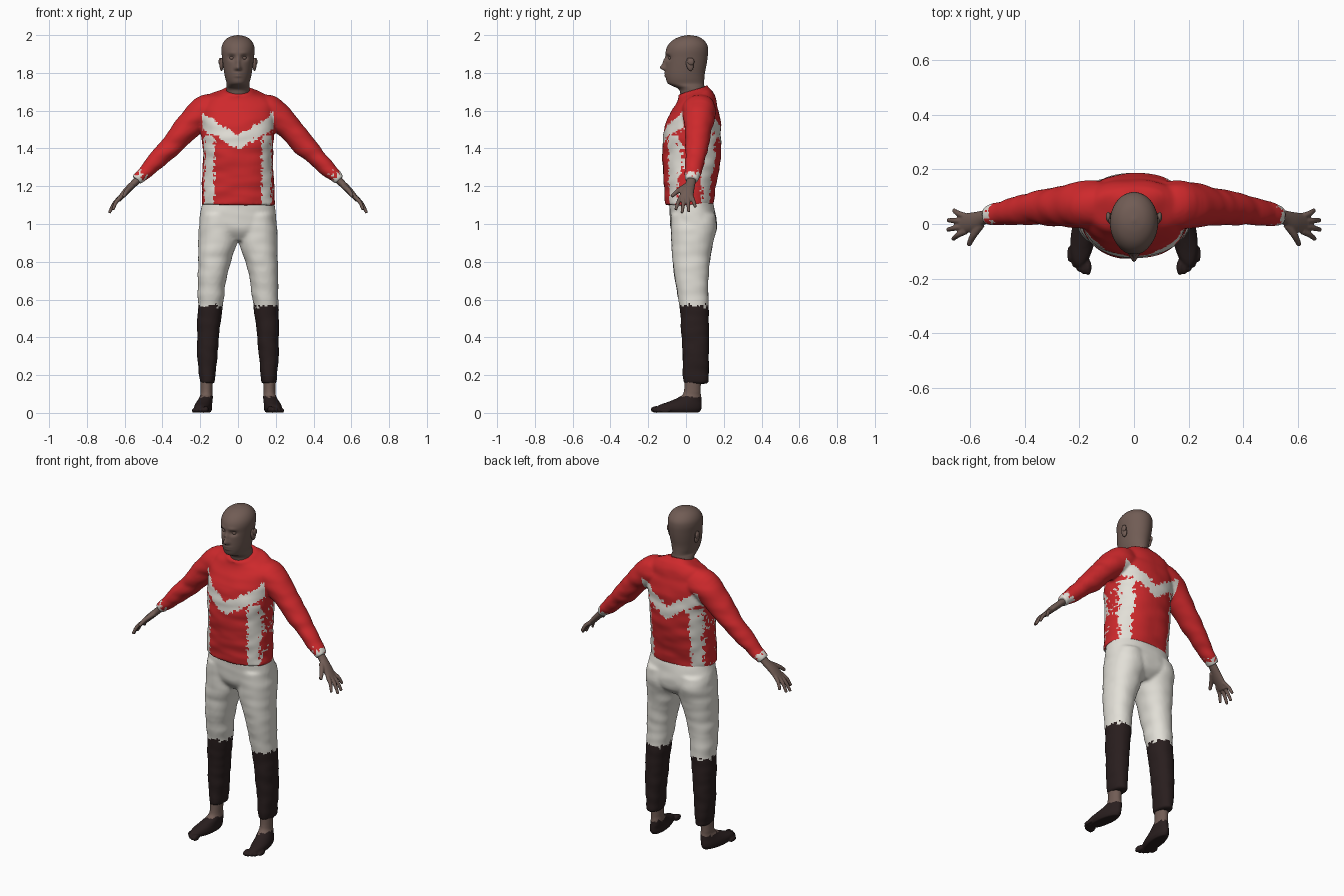
import bpy, bmesh, math
from mathutils import Vector, Matrix, noise

if "Cube" in bpy.data.objects:
    bpy.data.objects.remove(bpy.data.objects["Cube"], do_unlink=True)


def material(name, rgb):
    mat = bpy.data.materials.new(name)
    mat.use_nodes = True
    mat.diffuse_color = (*rgb, 1)
    bsdf = mat.node_tree.nodes["Principled BSDF"]
    bsdf.inputs["Base Color"].default_value = (*rgb, 1)
    bsdf.inputs["Roughness"].default_value = 0.8
    return mat


RED = material("red cloth", (0.62, 0.022, 0.025))
CREAM = material("cream cloth", (0.76, 0.74, 0.68))
SKIN = material("brown skin", (0.165, 0.108, 0.09))
DARK = material("dark brown cloth", (0.022, 0.013, 0.013))


def spline(points, steps):
    """Smooth curve through tuples of any length."""
    pts = [Vector(p) for p in points]
    out = []
    for i in range(len(pts) - 1):
        a, b, c, d = pts[max(i - 1, 0)], pts[i], pts[i + 1], pts[min(i + 2, len(pts) - 1)]
        for k in range(steps):
            t = k / steps
            m, n = (c - a) / 2, (d - b) / 2
            out.append(b + m * t + (3 * (c - b) - 2 * m - n) * t * t
                       + (2 * (b - c) + m + n) * t ** 3)
    return out + [pts[-1]]


def loft(bm, rings, side=1, level=False, power=2.0, sides=48, steps=5):
    """Closed tube through (x, y, z, radius, depth radius) rings."""
    path = spline(rings, steps)
    loops = []
    for i, p in enumerate(path):
        tangent = (path[min(i + 1, len(path) - 1)] - path[max(i - 1, 0)]).to_3d().normalized()
        if level:
            tangent = Vector((0, 0, 1))
        u = Vector((0, 1, 0)).cross(tangent).normalized()
        v = tangent.cross(u)
        loop = []
        for k in range(sides):
            a = math.tau * k / sides
            c, s = math.cos(a), math.sin(a)
            co = (p.to_3d() + u * p[3] * math.copysign(abs(c) ** (2 / power), c)
                  + v * p[4] * math.copysign(abs(s) ** (2 / power), s))
            co.x *= side
            loop.append(bm.verts.new(co))
        loops.append(loop)
    faces = [bm.faces.new((lo[k], lo[k - 1], hi[k - 1], hi[k]))
             for lo, hi in zip(loops, loops[1:]) for k in range(sides)]
    faces += [bm.faces.new(loops[0]), bm.faces.new(loops[-1])]
    bmesh.ops.recalc_face_normals(bm, faces=faces)


def flat_rings(table):
    """Turn (z, centre x, half width, front y, back y) into rings."""
    return [(x, (f + b) / 2, z, w, (b - f) / 2) for z, x, w, f, b in table]


def ball(bm, centre, radii, turn=0):
    mat = (Matrix.Translation(centre) @ Matrix.Rotation(turn, 4, "X")
           @ Matrix.Diagonal((*radii, 1)))
    bmesh.ops.create_uvsphere(bm, u_segments=24, v_segments=16, radius=1, matrix=mat)


def finish(name, bm, mats, voxel=0, smooth=4, wrinkle=0, rule=None):
    """Fuse the shells, soften them, and colour the faces by a rule."""
    mesh = bpy.data.meshes.new(name)
    bm.to_mesh(mesh)
    bm.free()
    obj = bpy.data.objects.new(name, mesh)
    bpy.context.collection.objects.link(obj)
    if voxel:
        fuse = obj.modifiers.new("fuse", "REMESH")
        fuse.mode, fuse.voxel_size = "VOXEL", voxel
        soft = obj.modifiers.new("soften", "SMOOTH")
        soft.factor, soft.iterations = 0.5, smooth
        graph = bpy.context.evaluated_depsgraph_get()
        mesh = bpy.data.meshes.new_from_object(obj.evaluated_get(graph))
        obj.modifiers.clear()
        obj.data = mesh
    normals = [v.normal.copy() for v in mesh.vertices]
    for v, n in zip(mesh.vertices, normals):
        fold = noise.noise(Vector((v.co.x * 9, v.co.y * 9, v.co.z * 20)))
        v.co += n * wrinkle * fold
    mesh.materials.clear()
    for m in mats:
        mesh.materials.append(m)
    for poly in mesh.polygons:
        poly.use_smooth = True
        poly.material_index = rule(poly.center) if rule else 0
    return obj


def ragged(c, size):
    return size * noise.noise(c * 55)


# Shirt: torso and sleeves, with chevrons, side stripes and cuffs
bm = bmesh.new()
loft(bm, flat_rings([
    (1.10, 0, .196, -.11, .142), (1.2, 0, .19, -.116, .158), (1.3, 0, .186, -.122, .177),
    (1.4, 0, .187, -.126, .186), (1.5, 0, .194, -.116, .187), (1.58, 0, .196, -.088, .178),
    (1.64, 0, .185, -.06, .16), (1.68, 0, .15, -.045, .14), (1.7, 0, .10, -.04, .122),
    (1.715, 0, .074, -.042, .114)]), level=True, power=2.3)
for v in bm.verts:
    v.co.z += (v.co.y - .05) * .35 * min(max((v.co.z - 1.6) / .1, 0), 1)
for side in (1, -1):
    loft(bm, [(.08, .07, 1.605, .07, .08), (.165, .07, 1.598, .085, .088),
              (.25, .066, 1.53, .07, .077), (.35, .058, 1.418, .059, .062),
              (.45, .045, 1.318, .045, .05), (.538, .03, 1.23, .031, .037)], side)


def shirt_colour(c):
    x = abs(c.x)
    chevron = (1.395 + .55 * x + ragged(c, .03) < c.z < 1.47 + .62 * x + ragged(c, .02)
               and x < .19)
    stripe = c.z < 1.47 and abs(x - .152 - ragged(c, .02)) < .026
    cuff = .72 * x - .69 * c.z > -.497 + ragged(c, .05)
    return int(chevron or stripe or cuff)


finish("shirt", bm, [RED, CREAM], .008, 5, .006, shirt_colour)

# Trousers: hips and two legs, dark below the knee
bm = bmesh.new()
loft(bm, flat_rings([(1.15, 0, .18, -.085, .13), (1.09, 0, .195, -.088, .148),
                     (1.0, 0, .204, -.084, .165), (.95, 0, .16, -.07, .15),
                     (.91, 0, .07, -.04, .11)]), level=True, power=2.3)
for side in (1, -1):
    loft(bm, flat_rings([
        (1.05, .1, .095, -.08, .155), (.98, .104, .103, -.08, .163),
        (.9, .108, .102, -.077, .143), (.8, .125, .086, -.07, .127),
        (.68, .14, .074, -.054, .117), (.57, .147, .067, -.036, .119),
        (.45, .156, .06, -.026, .121), (.3, .162, .053, -.019, .121),
        (.2, .163, .044, -.016, .121), (.155, .163, .04, -.015, .118)]),
        side, level=True, power=2.2)
finish("trousers", bm, [CREAM, DARK], .009, 5, .004,
       lambda c: int(c.z < .565 + ragged(c, .025)))

# Head and neck, with the face shaped by soft bumps
bm = bmesh.new()
loft(bm, flat_rings([
    (1.62, 0, .07, -.02, .1), (1.69, 0, .062, -.03, .1), (1.715, 0, .062, -.04, .098),
    (1.73, 0, .061, -.07, .097), (1.745, 0, .06, -.097, .096), (1.77, 0, .067, -.106, .097),
    (1.8, 0, .073, -.109, .1), (1.84, 0, .079, -.109, .108), (1.88, 0, .084, -.108, .114),
    (1.92, 0, .088, -.106, .117), (1.95, 0, .083, -.093, .112), (1.975, 0, .067, -.067, .092),
    (1.992, 0, .041, -.03, .064), (2, 0, .004, .01, .02)]), level=True, sides=80, steps=6)


def bump(x, z, cx, cz, wide, tall):
    return math.exp(-((x - cx) / wide) ** 2 - ((z - cz) / tall) ** 2)


for v in bm.verts:
    x, z = abs(v.co.x), v.co.z
    if v.co.y < -.03:
        v.co.y -= (.026 * bump(x, z, 0, 1.828, .013, .014)
                   + .014 * bump(x, z, 0, 1.855, .01, .024)
                   + .008 * bump(x, z, .012, 1.822, .008, .008)
                   + .007 * bump(x, z, 0, 1.797, .022, .006)
                   + .006 * bump(x, z, 0, 1.783, .02, .006)
                   + .005 * bump(x, z, .03, 1.905, .022, .009)
                   - .016 * bump(x, z, .033, 1.88, .017, .013))
for side in (1, -1):
    ball(bm, (side * .032, -.08, 1.879), (.013, .013, .011))
    ball(bm, (side * .087, .02, 1.845), (.011, .019, .035), .2)
    ball(bm, (side * .094, .026, 1.86), (.009, .018, .02), .2)
finish("head", bm, [SKIN])

for side, word in ((1, "left"), (-1, "right")):
    # Hand: flat palm, four fingers and a thumb
    bm = bmesh.new()
    loft(bm, [(.51, .03, 1.255, .02, .026), (.55, .024, 1.215, .019, .026),
              (.59, .008, 1.175, .018, .035), (.635, .0, 1.125, .012, .037)], side, sides=24)
    tips = [(.662, -.055, 1.075), (.682, -.021, 1.058), (.68, .014, 1.064), (.66, .05, 1.088)]
    for k, tip in enumerate(tips):
        base = Vector((.615, -.026 + .018 * k, 1.147))
        mid = base.lerp(Vector(tip), .5) + Vector((.006, 0, .006))
        loft(bm, [(*base, .012, .012), (*mid, .0105, .0105), (*tip, .008, .008)],
             side, sides=12)
    loft(bm, [(.56, .0, 1.2, .015, .017), (.588, -.042, 1.175, .013, .013),
              (.605, -.077, 1.145, .009, .009)], side, sides=12)
    finish(word + "_hand", bm, [SKIN], .004, 3)

    # Foot: ankle, slipper body and toes
    bm = bmesh.new()
    loft(bm, flat_rings([
        (.002, .18, .036, -.13, .068), (.02, .18, .045, -.16, .082), (.04, .18, .044, -.145, .084),
        (.06, .176, .04, -.09, .083), (.085, .17, .035, -.035, .081),
        (.11, .167, .032, -.012, .078), (.2, .166, .033, -.006, .08)]), level=True)
    for v in bm.verts:
        v.co.x = side * (v.co.x - .13 * v.co.y * min(max((.11 - v.co.z) / .05, 0), 1))
    bmesh.ops.recalc_face_normals(bm, faces=bm.faces)
    for k in range(5):
        size = .018 - .0015 * k
        ball(bm, (side * (.168 + .017 * k), -.158 + .003 * k * k, size), (size * .7, .03, size))
    finish(word + "_foot", bm, [DARK, SKIN], .005, 3, 0,
           lambda c: int(c.z > .085 + ragged(c, .015)))
